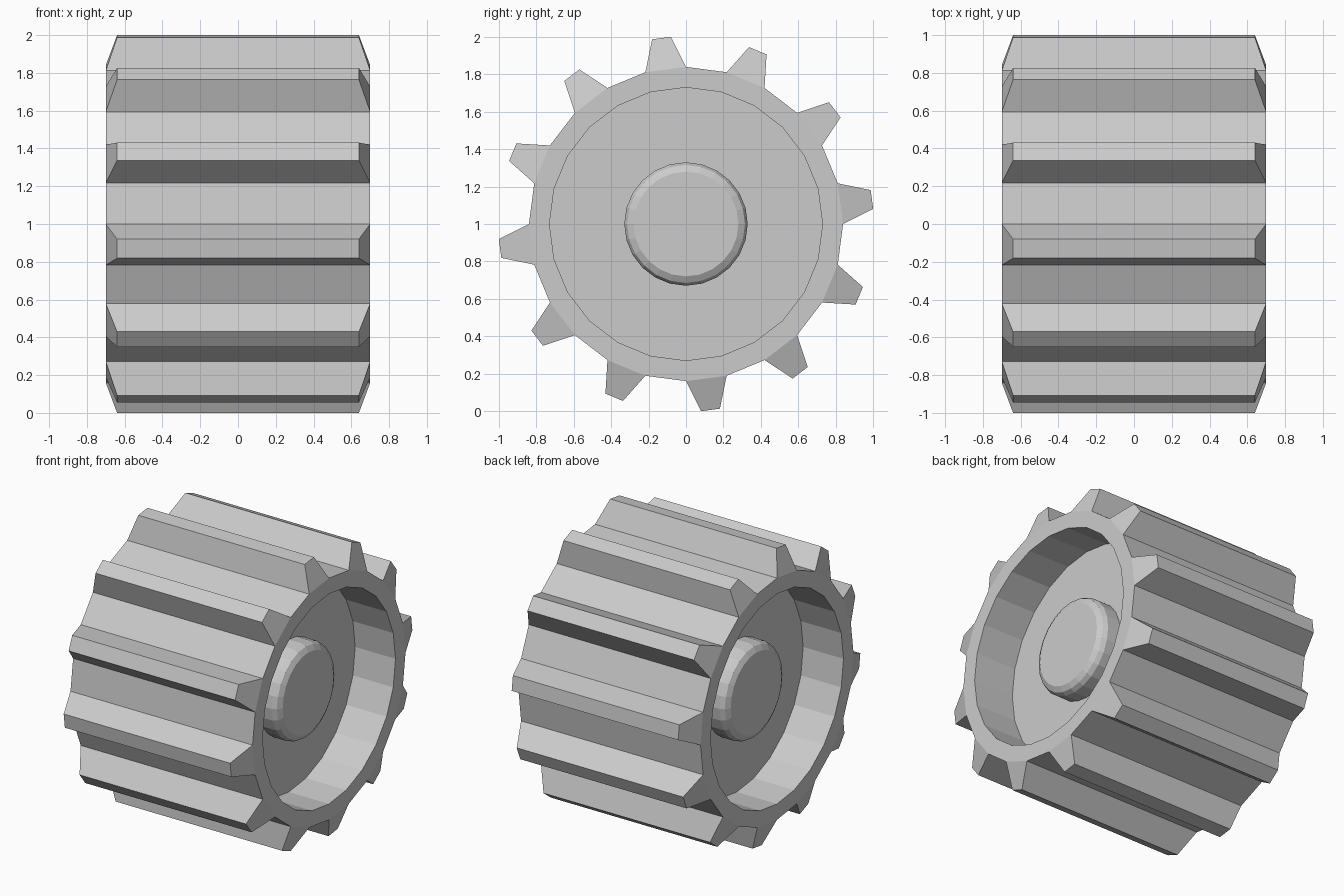
import bpy, bmesh
from math import sin, cos, radians

if "Cube" in bpy.data.objects:
    bpy.data.objects.remove(bpy.data.objects["Cube"])

SIDES = 24
STEP = 360 / SIDES


def at(x, r, deg):
    a = radians(deg)
    return (x, r * cos(a), 1 + r * sin(a))


def revolve(bm, profile):
    """Spin (x, radius) points about the x axis; cap both ends. Returns face bands."""
    rings = [[bm.verts.new(at(x, r, i * STEP)) for i in range(SIDES)] for x, r in profile]
    bands = []
    for a, b in zip(rings, rings[1:]):
        bands.append([bm.faces.new((a[i], a[(i + 1) % SIDES], b[(i + 1) % SIDES], b[i]))
                      for i in range(SIDES)])
    bm.faces.new(rings[0])
    bm.faces.new(rings[-1])
    return bands


def finish(bm, name):
    bmesh.ops.recalc_face_normals(bm, faces=bm.faces)
    me = bpy.data.meshes.new(name)
    bm.to_mesh(me)
    bm.free()
    ob = bpy.data.objects.new(name, me)
    bpy.context.collection.objects.link(ob)
    return ob


W, FLOOR, R_ROOT, R_RIM, R_TIP = 0.70, 0.39, 0.84, 0.73, 1.004

# Gear drum with a recess in each end
bm = bmesh.new()
bands = revolve(bm, [(-FLOOR, R_RIM), (-W, R_RIM), (-W, R_ROOT),
                     (W, R_ROOT), (W, R_RIM), (FLOOR, R_RIM)])

# Teeth: every second outer face is drawn out to a narrower, shorter tip
teeth = bands[2][::2]
bmesh.ops.recalc_face_normals(bm, faces=bm.faces)
for k, face in enumerate(teeth):
    mid = (2 * k + 0.5) * STEP
    old = [v.co.copy() for v in face.verts]
    new = bmesh.ops.extrude_face_region(bm, geom=[face])["geom"]
    lo = at(0, R_ROOT, 2 * k * STEP)
    for v in (g for g in new if isinstance(g, bmesh.types.BMVert)):
        near_lo = abs(v.co.y - lo[1]) + abs(v.co.z - lo[2]) < 0.01
        v.co = at(0.64 if v.co.x > 0 else -0.64, R_TIP, mid + (-2.9 if near_lo else 2.9))
    if face.is_valid:
        bm.faces.remove(face)
finish(bm, "gear_drum")

# Bevelled hub boss on each recess floor
for side, name in ((1, "hub_right"), (-1, "hub_left")):
    bm = bmesh.new()
    revolve(bm, [(side * (FLOOR - 0.02), 0.33), (side * 0.49, 0.33),
                 (side * 0.52, 0.315), (side * 0.54, 0.28)])
    finish(bm, name)
